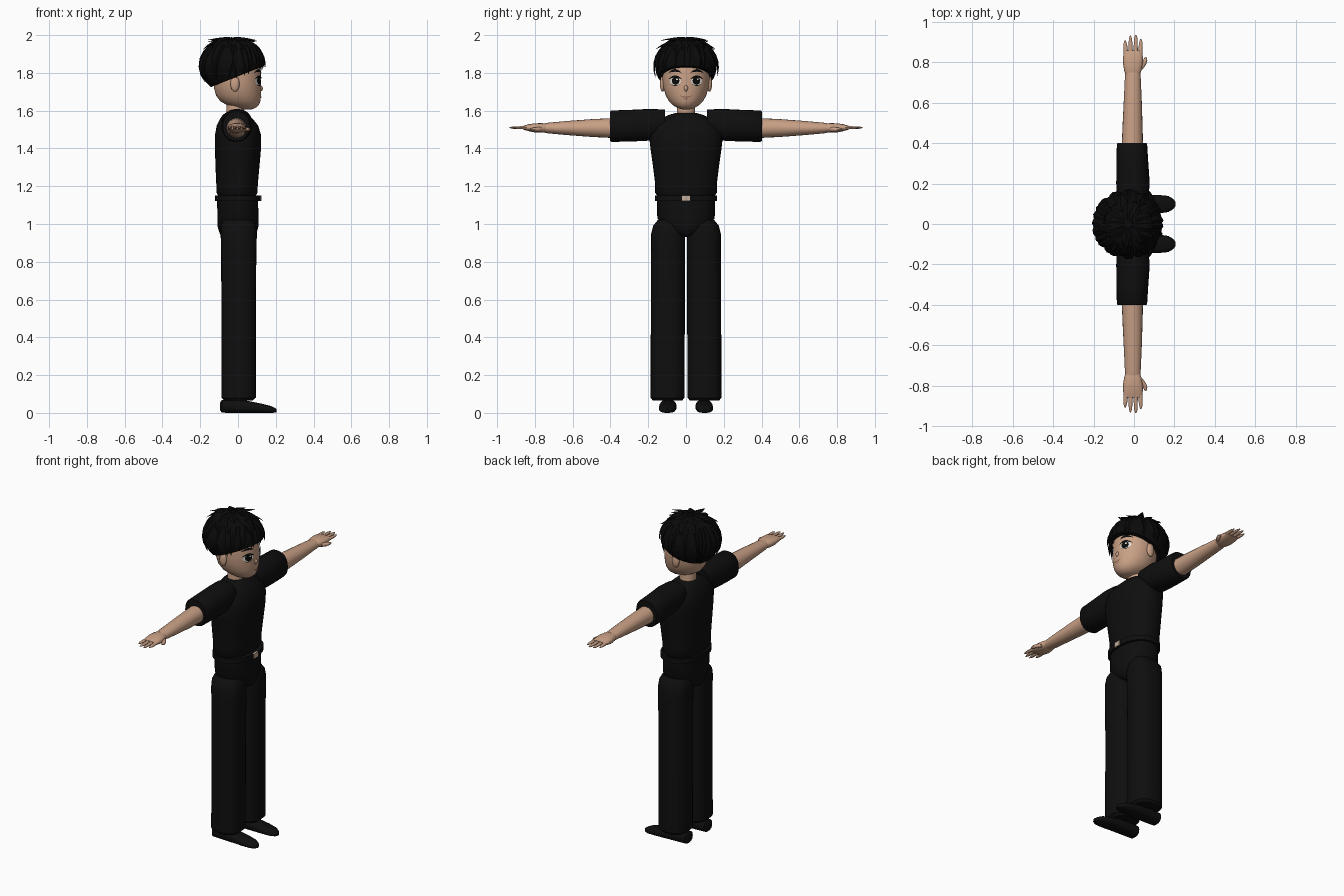
import bpy, bmesh, math, random
from mathutils import Vector

if "Cube" in bpy.data.objects:
    bpy.data.objects.remove(bpy.data.objects["Cube"])

random.seed(4)


def material(name, rgb):
    m = bpy.data.materials.new(name)
    m.diffuse_color = (*rgb, 1)
    m.use_nodes = True
    m.node_tree.nodes["Principled BSDF"].inputs["Base Color"].default_value = m.diffuse_color
    return m


SKIN = material("skin", (0.58, 0.35, 0.235))
CLOTH = material("black_cloth", (0.0045, 0.0045, 0.0045))
HAIR = material("black_hair", (0.003, 0.003, 0.003))
WHITE = material("eye_white", (0.75, 0.72, 0.68))
LIP = material("lip", (0.28, 0.11, 0.08))
METAL = material("buckle_metal", (0.55, 0.42, 0.32))


def finish(name, bm, mat):
    bmesh.ops.recalc_face_normals(bm, faces=bm.faces)
    me = bpy.data.meshes.new(name)
    bm.to_mesh(me)
    bm.free()
    me.materials.append(mat)
    ob = bpy.data.objects.new(name, me)
    bpy.context.collection.objects.link(ob)
    return ob


def skin_rings(bm, rings):
    """Join rings of points into a closed tube."""
    vs = [[bm.verts.new(p) for p in r] for r in rings]
    n = len(vs[0])
    for a, b in zip(vs, vs[1:]):
        for i in range(n):
            bm.faces.new((a[i], a[(i + 1) % n], b[(i + 1) % n], b[i]))
    bm.faces.new(vs[0][::-1])
    bm.faces.new(vs[-1])


def loft(name, axis, rows, mat, n=28, power=2.0):
    """Rows are (position on axis, centre a, centre b, radius a, radius b)."""
    rings = []
    for t, ca, cb, ra, rb in rows:
        ring = []
        for i in range(n):
            c, s = math.cos(math.tau * i / n), math.sin(math.tau * i / n)
            a = ca + ra * math.copysign(abs(c) ** (2 / power), c)
            b = cb + rb * math.copysign(abs(s) ** (2 / power), s)
            ring.append({"x": (t, a, b), "y": (a, t, b), "z": (a, b, t)}[axis])
        rings.append(ring)
    bm = bmesh.new()
    skin_rings(bm, rings)
    return finish(name, bm, mat)


def ellipsoid(name, centre, radii, mat, seg=20):
    bm = bmesh.new()
    bmesh.ops.create_uvsphere(bm, u_segments=seg, v_segments=seg // 2, radius=1)
    for v in bm.verts:
        v.co = Vector(c + r * p for c, r, p in zip(centre, radii, v.co))
    return finish(name, bm, mat)


# Torso, hips and belt
loft("shirt", "z", [(1.15, -.005, 0, .100, .152), (1.165, -.005, 0, .108, .164),
     (1.21, -.005, 0, .110, .163), (1.30, -.003, 0, .116, .174), (1.40, 0, 0, .122, .188),
     (1.47, 0, 0, .122, .196), (1.52, -.003, 0, .110, .182), (1.555, -.008, 0, .088, .14),
     (1.578, -.012, 0, .068, .09), (1.588, -.014, 0, .052, .055)], CLOTH, 36, 2.3)
loft("hips", "z", [(.93, 0, 0, .07, .02), (.945, 0, 0, .095, .06), (.98, 0, 0, .107, .115),
     (1.03, 0, 0, .109, .152), (1.15, -.003, 0, .108, .154)], CLOTH, 36, 2.3)
loft("belt", "z", [(1.122, 0, 0, .121, .165), (1.152, 0, 0, .121, .165)], CLOTH, 36, 2.3)
bm = bmesh.new()
bmesh.ops.create_cube(bm, size=1)
for v in bm.verts:
    v.co = Vector((.119 + v.co.x * .012, v.co.y * .04, 1.137 + v.co.z * .03))
finish("belt_buckle", bm, METAL)

# Limbs, built once per side
for side, s in (("right", -1), ("left", 1)):
    loft(side + "_trouser_leg", "z", [(.066, .003, s * .098, .075, .078),
         (.08, .003, s * .098, .091, .090), (.30, .003, s * .097, .091, .090),
         (.60, .003, s * .096, .091, .090), (.88, .004, s * .095, .094, .090),
         (.95, .004, s * .094, .096, .090), (.99, .002, s * .092, .094, .082),
         (1.02, 0, s * .09, .08, .06)], CLOTH, 28, 2.5)
    loft(side + "_shoe", "x", [(-.095, s * .095, .034, .022, .020), (-.085, s * .095, .035, .040, .034),
         (-.02, s * .095, .035, .044, .035), (.05, s * .096, .032, .046, .032),
         (.12, s * .098, .025, .046, .025), (.17, s * .099, .019, .040, .019),
         (.195, s * .099, .014, .025, .013), (.205, s * .099, .012, .010, .008)], CLOTH, 20, 2.5)
    loft(side + "_sleeve", "y", [(s * .11, -.008, 1.545, .072, .060), (s * .13, -.007, 1.535, .078, .072),
         (s * .20, -.005, 1.525, .083, .084), (s * .30, -.008, 1.52, .079, .084),
         (s * .395, -.010, 1.518, .075, .083), (s * .402, -.010, 1.518, .070, .078)],
         CLOTH, 28, 2.2)
    loft(side + "_arm", "y", [(s * .38, -.008, 1.508, .053, .053), (s * .50, -.007, 1.508, .049, .047),
         (s * .62, -.006, 1.508, .044, .038), (s * .73, -.006, 1.508, .039, .028),
         (s * .75, -.006, 1.508, .037, .025)], SKIN, 20)
    loft(side + "_palm", "y", [(s * .735, -.006, 1.509, .034, .020), (s * .76, -.006, 1.509, .043, .025),
         (s * .80, -.005, 1.509, .050, .024), (s * .835, -.005, 1.510, .048, .018),
         (s * .86, -.005, 1.510, .044, .010)], SKIN, 20, 2.4)
    for k, (x, tip) in enumerate([(.031, .915), (.008, .935), (-.016, .932), (-.040, .908)]):
        loft(f"{side}_finger_{k + 1}", "y", [(s * .84, x, 1.510, .011, .010),
             (s * .88, x * 1.06, 1.510, .010, .008), (s * (tip - .015), x * 1.1, 1.510, .008, .006),
             (s * tip, x * 1.1, 1.510, .003, .002)], SKIN, 10)
    loft(side + "_thumb", "y", [(s * .765, .030, 1.502, .012, .012), (s * .79, .046, 1.501, .014, .012),
         (s * .81, .055, 1.501, .011, .009), (s * .826, .058, 1.501, .004, .004)], SKIN, 10)
    ellipsoid(side + "_ear", (-.016, s * .124, 1.742), (.024, .014, .042), SKIN)

# Neck and head
loft("neck", "z", [(1.55, -.015, 0, .050, .052), (1.60, -.015, 0, .047, .048),
     (1.68, -.01, 0, .047, .048)], SKIN)
HEAD = [(1.607, .050, 0, .022, .020), (1.614, .042, 0, .050, .045), (1.63, .026, 0, .085, .070),
        (1.65, .012, 0, .106, .090), (1.68, .003, 0, .119, .107), (1.72, -.002, 0, .125, .119),
        (1.76, -.005, 0, .127, .124), (1.82, -.008, 0, .128, .125), (1.87, -.012, 0, .120, .117),
        (1.92, -.015, 0, .085, .085)]
loft("head", "z", HEAD, SKIN, 40)
ellipsoid("nose", (.119, 0, 1.718), (.013, .011, .016), SKIN)


def face_point(y, z, lift):
    """Point on the front of the head."""
    for a, b in zip(HEAD, HEAD[1:]):
        if a[0] <= z <= b[0]:
            f = (z - a[0]) / (b[0] - a[0])
            c, rx, ry = (a[i] + f * (b[i] - a[i]) for i in (1, 3, 4))
            return Vector((c + rx * math.sqrt(max(0, 1 - (y / ry) ** 2)) + lift, y, z))


def disc(name, y, z, ry, rz, lift, mat):
    bm = bmesh.new()
    mid = bm.verts.new(face_point(y, z, lift))
    rim = [bm.verts.new(face_point(y + ry * math.cos(math.tau * i / 20),
                                   z + rz * math.sin(math.tau * i / 20), lift)) for i in range(20)]
    for i in range(20):
        bm.faces.new((mid, rim[i], rim[(i + 1) % 20]))
    finish(name, bm, mat)


def strip(name, y, z, half, bow, thick, lift, mat):
    """Tapered curved band painted on the face."""
    bm = bmesh.new()
    pairs = []
    for i in range(9):
        u = i / 4 - 1
        h = thick * (1.15 - u * u) / 2
        zz = z + bow * (1 - u * u)
        pairs.append([bm.verts.new(face_point(y + u * half, zz + d, lift)) for d in (-h, h)])
    for a, b in zip(pairs, pairs[1:]):
        bm.faces.new((a[0], b[0], b[1], a[1]))
    finish(name, bm, mat)


# Face details
for side, s in (("right", -1), ("left", 1)):
    disc(side + "_eye_white", s * .056, 1.757, .029, .023, .003, WHITE)
    disc(side + "_iris", s * .055, 1.758, .020, .021, .005, HAIR)
    disc(side + "_eye_glint", s * .055 + .007, 1.766, .005, .005, .007, WHITE)
    strip(side + "_upper_lash", s * .057, 1.767, .034, .014, .010, .007, HAIR)
    strip(side + "_lower_lash", s * .057, 1.742, .024, -.009, .003, .005, HAIR)
    strip(side + "_brow", s * .058, 1.801, .034, .012, .012, .006, HAIR)
strip("mouth", 0, 1.680, .032, -.008, .005, .003, LIP)
strip("lower_lip", 0, 1.664, .014, -.003, .004, .003, LIP)

# Hair cap, trimmed along a line rising from nape to forehead
C, R = Vector((-.030, 0, 1.835)), (.170, .162, .148)
cap = bmesh.new()
bmesh.ops.create_uvsphere(cap, u_segments=40, v_segments=24, radius=1)
for v in cap.verts:
    v.co = C + Vector(r * p for r, p in zip(R, v.co))
cut = bmesh.ops.bisect_plane(cap, geom=cap.verts[:] + cap.edges[:] + cap.faces[:],
                             plane_co=(0, 0, 1.782), plane_no=(.40, 0, -1), clear_outer=True)
if not any(v.co.z > 1.9 for v in cap.verts):
    raise RuntimeError("hair cap trimmed on the wrong side")
bmesh.ops.holes_fill(cap, edges=[e for e in cap.edges if e.is_boundary], sides=0)
finish("hair_cap", cap, HAIR)


def lock(bm, az, t0, t1, twist, width, flare):
    """Flat pointed lock running over the cap from polar angle t0 to t1."""
    def on_cap(u):
        t, a = t0 + (t1 - t0) * u, az + twist * u
        d = Vector((math.sin(t) * math.cos(a), math.sin(t) * math.sin(a), math.cos(t)))
        return C + Vector(r * p for r, p in zip(R, d)) * (1.0 + flare * u * u), d
    rings = []
    for i in range(6):
        u = i / 5
        p, d = on_cap(u)
        along = (on_cap(u + .01)[0] - p).normalized()
        across = along.cross(d).normalized()
        w = width * max(.03, (1 - u ** 2.2)) * (.7 + .3 * min(1, u * 4))
        rings.append([p + across * w, p + d * w * .4, p - across * w, p - d * w * .3])
    skin_rings(bm, rings)


# Fringe and side locks
fringe = bmesh.new()
for i in range(34):
    a = math.tau * i / 34 + random.uniform(-.05, .05)
    front = (1 + math.cos(a)) / 2
    end = 2.14 - .50 * front + random.uniform(-.05, .07)
    lock(fringe, a, .75, end, random.uniform(-.22, .22), .026, .03 + .05 * abs(math.sin(a)))
finish("fringe_locks", fringe, HAIR)

# Tousled locks on the crown
crown = bmesh.new()
for i in range(22):
    a = math.tau * i / 22 + random.uniform(-.1, .1)
    lock(crown, a, .12 + .3 * (i % 2), .72 + .3 * (i % 2), random.uniform(-.4, .4), .026,
         random.uniform(.14, .26) - .08 * (i % 2))
finish("crown_locks", crown, HAIR)

# Smooth shading with kept edges
for ob in bpy.data.objects:
    ob.select_set(True)
    bpy.context.view_layer.objects.active = ob
bpy.ops.object.shade_smooth_by_angle(angle=math.radians(40))
